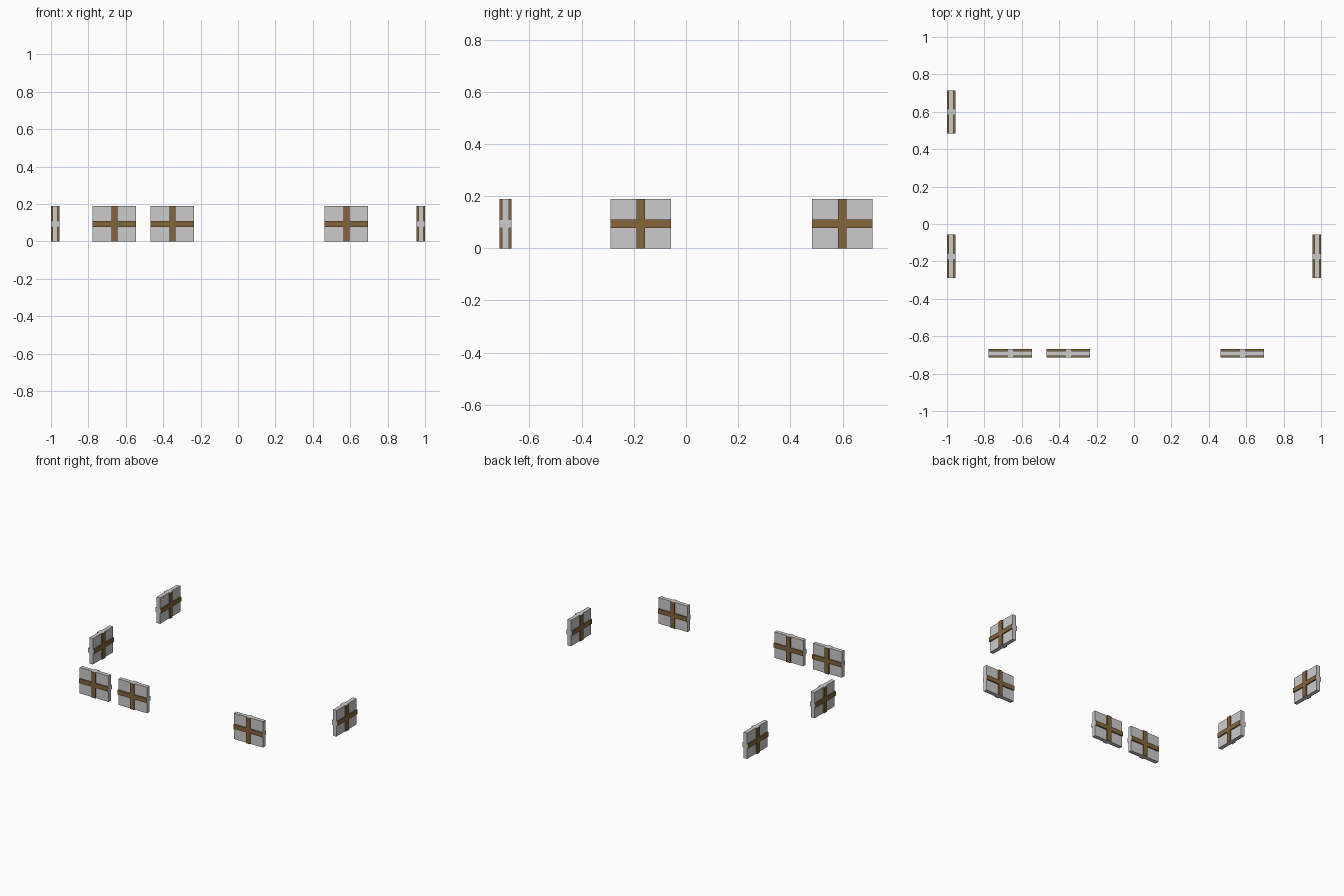
import bpy, bmesh, math
from mathutils import Matrix, Vector

if "Cube" in bpy.data.objects:
    bpy.data.objects.remove(bpy.data.objects["Cube"])

W, H = 0.232, 0.188          # window size
PANE_T, BAR_T, BAR_W = 0.028, 0.045, 0.032


def material(name, colour):
    m = bpy.data.materials.new(name)
    m.diffuse_color = colour
    m.use_nodes = True
    m.node_tree.nodes["Principled BSDF"].inputs["Base Color"].default_value = m.diffuse_color
    return m


wood = material("wood_brown", (0.235, 0.13, 0.042, 1))
end_grey = material("bar_end_grey", (0.8, 0.8, 0.8, 1))


def box(name, size, place, long_axis=None):
    bm = bmesh.new()
    bmesh.ops.create_cube(bm, size=1)
    bmesh.ops.scale(bm, vec=Vector(size), verts=bm.verts)
    bm.normal_update()
    # bars: brown along the length, grey end caps
    if long_axis is not None:
        for f in bm.faces:
            f.material_index = 1 if abs(f.normal[long_axis]) > 0.9 else 0
    me = bpy.data.meshes.new(name)
    bm.to_mesh(me)
    bm.free()
    if long_axis is not None:
        me.materials.append(wood)
        me.materials.append(end_grey)
    ob = bpy.data.objects.new(name, me)
    ob.matrix_world = place
    bpy.context.collection.objects.link(ob)


def window(tag, x, y, turned):
    place = Matrix.Translation((x, y, H / 2))
    if turned:
        place = place @ Matrix.Rotation(math.pi / 2, 4, 'Z')
    # pane, upright bar and cross bar
    box(f"window_pane_{tag}", (W, PANE_T, H), place)
    box(f"upright_bar_{tag}", (BAR_W, BAR_T, H), place, 2)
    box(f"cross_bar_{tag}", (W, BAR_T, BAR_W), place, 0)


# front wall windows
for i, x in enumerate((-0.661, -0.351, 0.579)):
    window(f"front_{i + 1}", x, -0.692, False)

# side wall windows
for i, (x, y) in enumerate(((-0.978, 0.599), (-0.978, -0.173), (0.978, -0.173))):
    window(f"side_{i + 1}", x, y, True)
